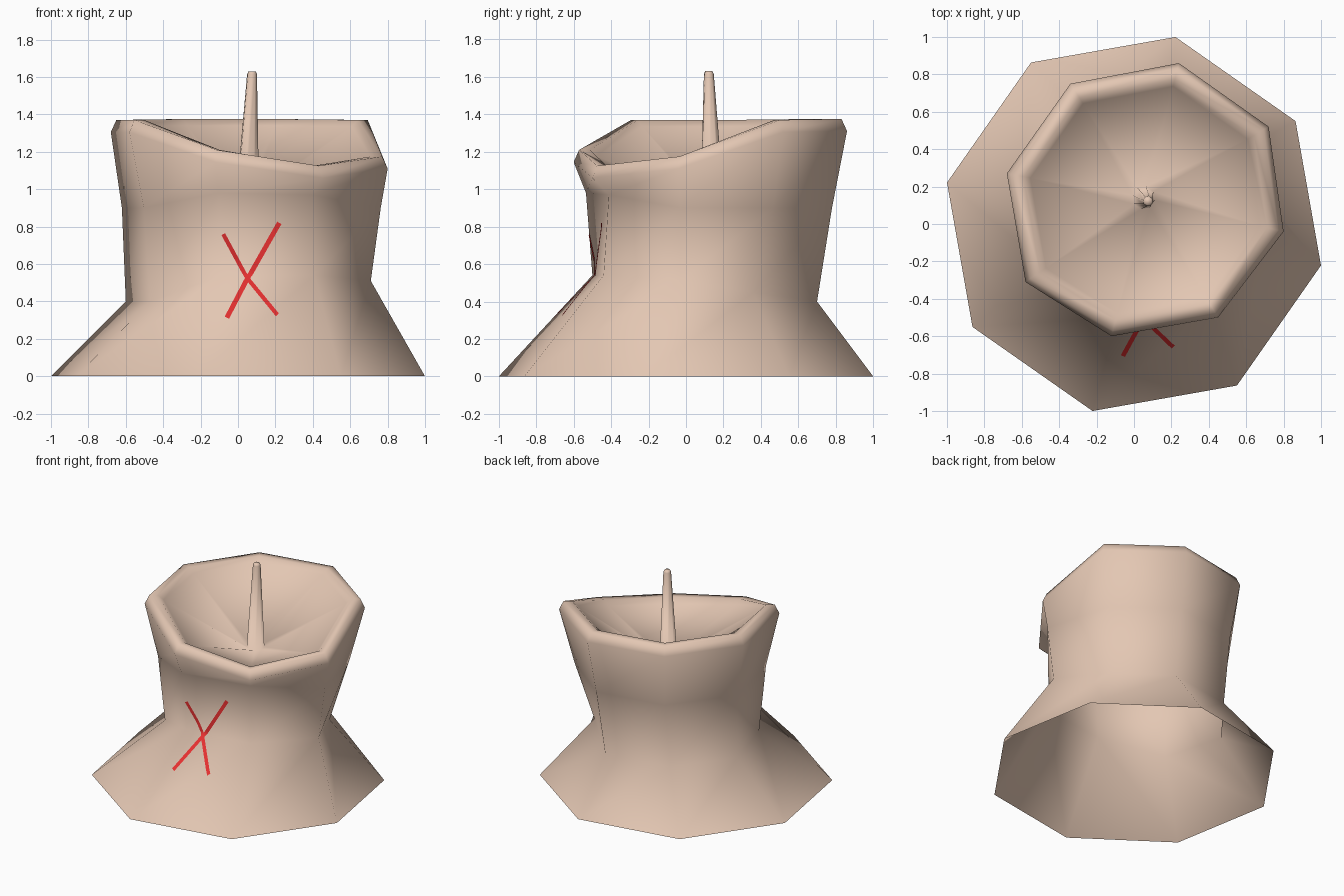
import bpy, bmesh, math
from mathutils import Vector
from mathutils.bvhtree import BVHTree

if "Cube" in bpy.data.objects:
    bpy.data.objects.remove(bpy.data.objects["Cube"])


def material(name, rgb):
    m = bpy.data.materials.new(name)
    m.diffuse_color = (*rgb, 1)
    m.use_nodes = True
    m.node_tree.nodes["Principled BSDF"].inputs["Base Color"].default_value = m.diffuse_color
    return m


CLAY = material("pale clay", (0.77, 0.57, 0.45))
RED = material("red paint", (0.80, 0.03, 0.03))


def add_mesh(name, bm, mat):
    me = bpy.data.meshes.new(name)
    bm.to_mesh(me)
    ob = bpy.data.objects.new(name, me)
    bpy.context.collection.objects.link(ob)
    me.materials.append(mat)
    for p in me.polygons:
        p.use_smooth = True
    return ob


# eight-sided stump: per corner lip x, lip y, lip top z, waist x, y, z, shoulder scale, shoulder z
CORNERS = [
    (0.24, 0.86, 1.375, 0.20, 0.70, 0.40, 0.89, 0.90),
    (0.72, 0.52, 1.37, 0.53, 0.36, 0.45, 0.86, 0.90),
    (0.80, -0.04, 1.175, 0.71, -0.03, 0.51, 0.95, 0.90),
    (0.45, -0.50, 1.125, 0.41, -0.44, 0.54, 0.86, 0.97),
    (-0.12, -0.60, 1.21, -0.09, -0.50, 0.54, 0.91, 0.98),
    (-0.58, -0.31, 1.37, -0.47, -0.22, 0.40, 0.88, 0.90),
    (-0.68, 0.27, 1.37, -0.60, 0.23, 0.40, 0.92, 0.90),
    (-0.34, 0.75, 1.375, -0.30, 0.62, 0.40, 0.90, 0.90),
]
CX, CY = 0.06, 0.13


def scaled(c, f, z):
    return (CX + (c[0] - CX) * f, CY + (c[1] - CY) * f, z)


def spike(a, x, y, z, r):
    return (x + r * math.cos(a), y + r * math.sin(a), z)


rings = []
for k, c in enumerate(CORNERS):
    a = math.radians(77.5 - 45 * k)
    top = c[2]
    rings.append([
        (1.024 * math.cos(a), 1.024 * math.sin(a), 0),   # flared foot
        c[3:6],                                          # waist
        scaled(c, c[6], c[7]),                           # shoulder
        scaled(c, 1.0, top - 0.065),                     # outer lip
        scaled(c, 0.96, top),
        scaled(c, 0.88, top),                            # lip ridge
        scaled(c, 0.83, top - 0.035),                    # inner lip, then a conical bowl
        spike(a, 0.052, 0.14, 0.97, 0.062),              # spike foot
        spike(a, 0.075, 0.122, 1.615, 0.027),
        spike(a, 0.075, 0.122, 1.63, 0.020),             # spike tip
    ])

bm = bmesh.new()
loops = [[bm.verts.new(p) for p in r] for r in zip(*rings)]
for n, (lo, hi) in enumerate(zip(loops, loops[1:])):
    for i in range(8):
        j = (i + 1) % 8
        bm.faces.new((lo[j], lo[i], hi[i], hi[j]))
bm.faces.new(loops[-1][::-1])
bm.normal_update()
tree = BVHTree.FromBMesh(bm)
add_mesh("stump_body_with_spike", bm, CLAY)
bm.free()


# painted cross: two thin flat strokes laid on the front surface
def stroke(name, path, width):
    bm = bmesh.new()
    prev = None
    for n, ((x0, z0), (x1, z1)) in enumerate(zip(path, path[1:])):
        d = Vector((x1 - x0, 0, z1 - z0)).normalized()
        side = Vector((-d.z, 0, d.x)) * width / 2
        for i in range(n > 0, 21):
            t = i / 20
            p = Vector((x0 + (x1 - x0) * t, -3, z0 + (z1 - z0) * t))
            pair = []
            for s in (-1, 1):
                hit, nor, _, _ = tree.ray_cast(p + side * s, Vector((0, 1, 0)))
                pair.append(bm.verts.new(hit + nor * 0.005))
            if prev:
                bm.faces.new((prev[0], prev[1], pair[1], pair[0]))
            prev = pair
    bmesh.ops.recalc_face_normals(bm, faces=bm.faces)
    bm.normal_update()
    if sum(f.normal.y for f in bm.faces) > 0:
        bmesh.ops.reverse_faces(bm, faces=bm.faces)
    add_mesh(name, bm, RED)
    bm.free()


stroke("cross_stroke_a", [(0.22, 0.82), (0.05, 0.52), (-0.06, 0.31)], 0.026)
stroke("cross_stroke_b", [(-0.08, 0.76), (0.05, 0.52), (0.21, 0.325)], 0.022)
